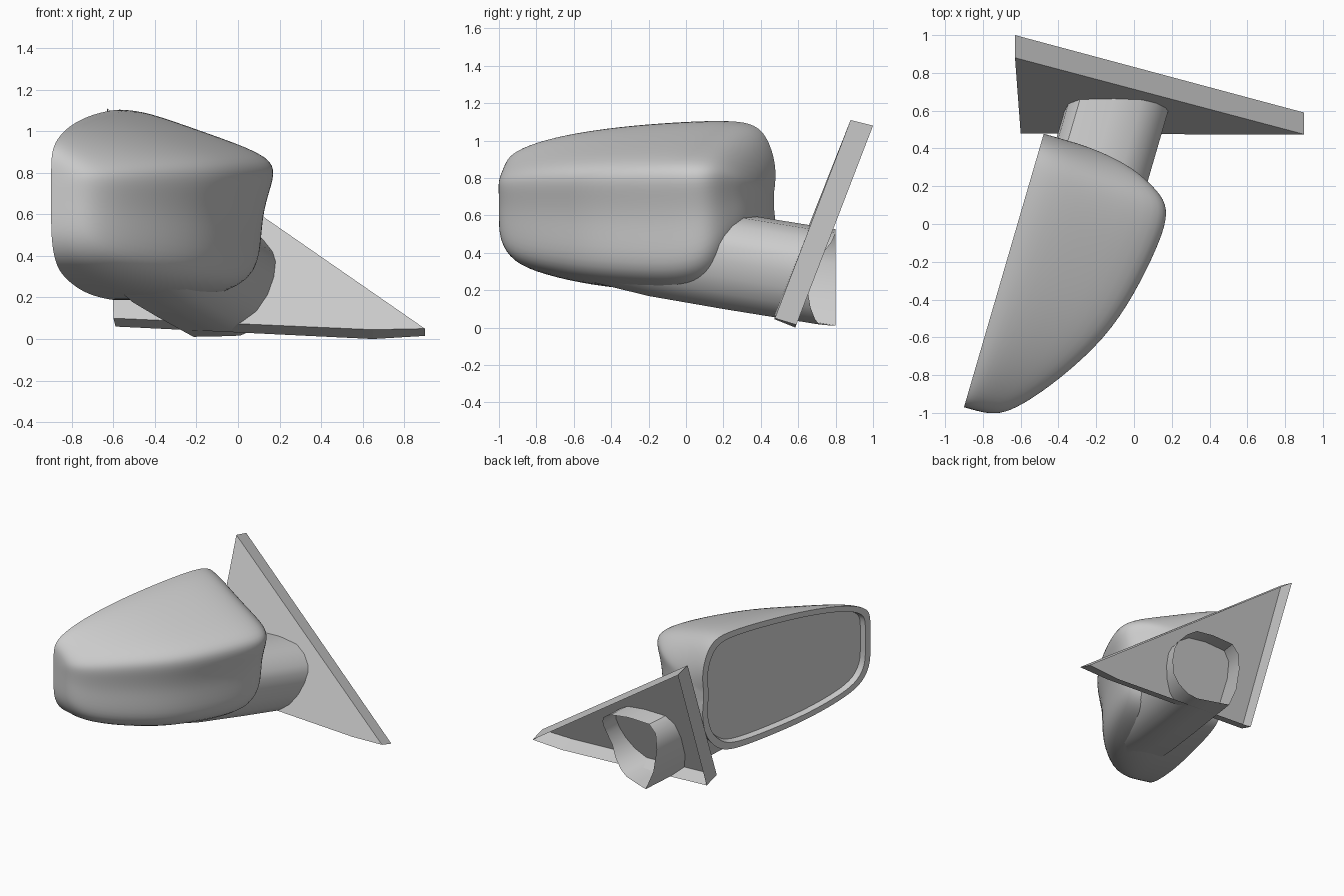
import bpy, bmesh, math
from mathutils import Vector

cube = bpy.data.objects.get("Cube")
if cube:
    bpy.data.objects.remove(cube)

grey = bpy.data.materials.new("plain grey")
grey.use_nodes = True
grey.diffuse_color = (0.6, 0.6, 0.6, 1)
grey.node_tree.nodes["Principled BSDF"].inputs["Base Color"].default_value = (0.6, 0.6, 0.6, 1)


def finish(name, bm, subdivide=0, angle=40):
    """Turn a bmesh into a shaded, coloured object."""
    bmesh.ops.recalc_face_normals(bm, faces=bm.faces)
    mesh = bpy.data.meshes.new(name)
    bm.to_mesh(mesh)
    bm.free()
    mesh.materials.append(grey)
    obj = bpy.data.objects.new(name, mesh)
    bpy.context.collection.objects.link(obj)
    bpy.ops.object.select_all(action="DESELECT")
    obj.select_set(True)
    bpy.context.view_layer.objects.active = obj
    if subdivide:
        mod = obj.modifiers.new("smooth", "SUBSURF")
        mod.levels = subdivide
        bpy.ops.object.modifier_apply(modifier=mod.name)
    if angle:
        bpy.ops.object.shade_smooth_by_angle(angle=math.radians(angle))
    return obj


def bridge(bm, a, b, closed):
    """Join two rows of vertices with quads."""
    n = len(a)
    for i in range(n if closed else n - 1):
        j = (i + 1) % n
        bm.faces.new((a[i], a[j], b[j], b[i]))


# Housing frame: along the opening, and into the bulge
ORIGIN = Vector((-0.9, -0.97, 0))
ALONG = Vector((0.28, 0.96, 0))
INTO = Vector((0.96, -0.28, 0))


def place(t, d, z):
    return ORIGIN + ALONG * t + INTO * d + Vector((0, 0, z))


# Housing: columns of (position along, depth, top, bottom, squeeze of the front edge)
columns = [
    (0, 0, .75, .62, 0), (0, .1, .84, .54, 0), (.015, .19, .905, .45, 0),
    (.09, .29, .96, .345, 0), (.28, .447, 1.02, .28, 0), (.56, .622, 1.065, .225, 0),
    (.83, .705, 1.09, .2, 0), (1.1, .752, 1.105, .185, 0), (1.26, .76, 1.105, .19, .03),
    (1.355, .72, 1.095, .22, .09), (1.42, .605, 1.065, .28, .18), (1.463, .51, 1.01, .33, .2),
    (1.495, .37, .93, .42, .14), (1.51, .21, .85, .51, .07), (1.508, .1, .77, .58, .02),
    (1.5, 0, .72, .64, 0),
]
# Column profile: (depth share, height share, narrowing along the housing)
profile = [(0, 1, 0), (.15, .995, 0), (.55, .885, 0), (.94, .775, 0), (1.01, .685, 0),
           (.97, .57, 0), (.935, .43, .01), (.955, .26, .035), (.915, .075, .03),
           (.57, 0, 0), (.25, 0, 0), (0, 0, 0)]

bm = bmesh.new()
rows = [[bm.verts.new(place(t, d * (p - k * t),
                            zb + (zt - zb) * q + squeeze * p * (1 - 1.5 * q)))
         for p, q, k in profile] for t, d, zt, zb, squeeze in columns]
for a, b in zip(rows, rows[1:]):
    bridge(bm, a, b, False)

# Rim and recessed glass, stepped in from the opening edge
crease = bm.edges.layers.float.new("crease_edge")
edges = [e for e in bm.edges if e.is_boundary]
for e in edges:
    e[crease] = 1
for inset, depth in ((.045, 0), (.01, .045)):
    made = bmesh.ops.extrude_edge_only(bm, edges=edges)["geom"]
    for v in (g for g in made if isinstance(g, bmesh.types.BMVert)):
        off = v.co - place(.76, 0, .65)
        t, z = off.dot(ALONG), off.z
        v.co -= ALONG * t * inset / .75 + Vector((0, 0, z * inset / .45))
        v.co += INTO * depth
    edges = [g for g in made if isinstance(g, bmesh.types.BMEdge) and g.is_boundary]
    for e in edges:
        e[crease] = 1
bmesh.ops.contextual_create(bm, geom=edges)
finish("mirror_housing", bm, 2)

# Arm: one section swept from the housing out through the mounting plate
section = [(.205, .36), (.205, .28), (.185, .19), (.14, .105), (.07, .045), (0, .022),
           (-.12, .025), (-.25, .03), (-.315, .18), (-.345, .36), (-.335, .48),
           (-.28, .54), (-.1, .545), (.05, .525), (.13, .475), (.185, .41)]


def slide(x, z, y, lift=0):
    k = (y - .68) / .96
    return Vector((x + .28 * k, y, z - .155 * k + lift))


def end_y(x, z):
    """The open end leans away towards the top and the inner side."""
    return min(.8, .645 + .4 * max(0, z - .2) + .35 * (.2 - x))


bm = bmesh.new()
rings = [[bm.verts.new(slide(x, z, y, lift)) for x, z in section]
         for y, lift in ((-.5, .03), (-.2, .005), (.2, 0))]
rings.append([bm.verts.new(slide(x, z, end_y(x, z))) for x, z in section])
for a, b in zip(rings, rings[1:]):
    bridge(bm, a, b, True)
finish("support_arm", bm)

# Mounting plate: leaning triangle with a skirt, open at the back
bm = bmesh.new()
front = [bm.verts.new(p) for p in
         ((-.63, .88, 1.11), (-.6, .48, .1), (.65, .473, .045), (.9, .475, .05))]
back = [bm.verts.new(p) for p in
        ((-.63, 1, 1.08), (-.59, .59, .06), (.65, .585, 0), (.9, .59, .015))]
bm.faces.new(front)
bridge(bm, front, back, True)
finish("mounting_plate", bm, angle=0)
